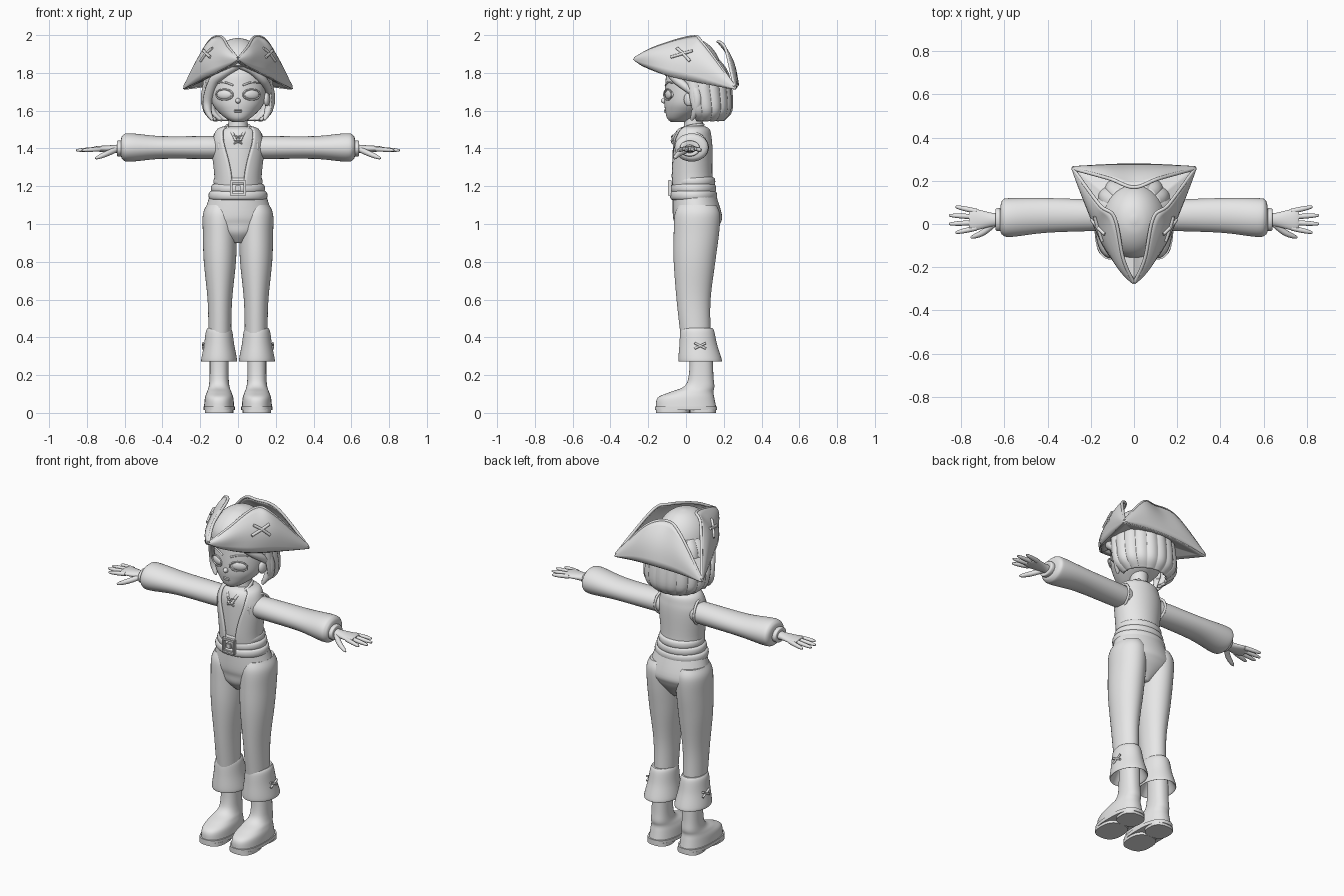
import bpy
import bmesh
from math import sin, cos, pi, radians, copysign
from mathutils import Vector, Matrix, Euler

old = bpy.data.objects.get("Cube")
if old:
    bpy.data.objects.remove(old, do_unlink=True)

# One plain colour for the whole figure
colour = (.8, .8, .8, 1)
grey = bpy.data.materials.new("plain_grey")
grey.use_nodes = True
grey.diffuse_color = colour
for node in grey.node_tree.nodes:
    if node.type == 'BSDF_PRINCIPLED':
        node.inputs["Base Color"].default_value = colour


def finish(name, bm, mirror=False, thick=0):
    """Turn a bmesh into a smooth, optionally mirrored and thickened object."""
    bmesh.ops.recalc_face_normals(bm, faces=bm.faces)
    mesh = bpy.data.meshes.new(name)
    bm.to_mesh(mesh)
    bm.free()
    mesh.materials.append(grey)
    for poly in mesh.polygons:
        poly.use_smooth = True
    mesh.set_sharp_from_angle(angle=radians(50))
    obj = bpy.data.objects.new(name, mesh)
    bpy.context.collection.objects.link(obj)
    if thick:
        solid = obj.modifiers.new("thickness", 'SOLIDIFY')
        solid.thickness = thick
        solid.offset = 0
    if mirror:
        obj.modifiers.new("mirror", 'MIRROR')
    return obj


def spline(points, steps=5):
    """Smooth curve through points of any dimension."""
    padded = [points[0], *points, points[-1]]
    curve = []
    for a, b, c, d in zip(padded, padded[1:], padded[2:], padded[3:]):
        a, b, c, d = (Vector(p) for p in (a, b, c, d))
        for step in range(steps):
            t = step / steps
            cubic = (c - a) + t * ((2 * a - 5 * b + 4 * c - d) + t * (3 * b - a - 3 * c + d))
            curve.append(b + t * cubic / 2)
    return curve + [Vector(points[-1])]


def skin(name, rows, closed=True, caps=True, mirror=False, thick=0):
    """Surface through rows of points."""
    bm = bmesh.new()
    verts = [[bm.verts.new(p) for p in row] for row in rows]
    count = len(verts[0])
    for low, high in zip(verts, verts[1:]):
        for i in range(count if closed else count - 1):
            j = (i + 1) % count
            bm.faces.new((low[i], low[j], high[j], high[i]))
    if closed and caps:
        bm.faces.new(verts[0])
        bm.faces.new(verts[-1])
    return finish(name, bm, mirror, thick)


def loft(name, rings, along='z', fixed=0, power=2, sides=40, gap=None, ripple=0, thick=0, mirror=False):
    """Rings are (position, y centre, first radius, second radius); gap(z) opens the front."""
    rows = []
    for pos, y, wide, deep in spline(rings):
        opening = radians(gap(pos)) if gap else 0
        row = []
        for i in range(sides):
            turn = i / (sides - 1 if gap else sides)
            angle = opening - pi / 2 + 2 * (pi - opening) * turn
            swell = 1 + ripple * abs(sin(9 * angle))
            c, s = (swell * copysign(abs(f) ** (2 / power), f) for f in (cos(angle), sin(angle)))
            if along == 'z':
                row.append((fixed + wide * c, y + deep * s, pos))
            else:
                row.append((pos, y + wide * c, fixed + deep * s))
        rows.append(row)
    return skin(name, rows, not gap, True, mirror, thick)


def tube(name, points, radius, tip=1, sides=12, mirror=False, closed=False):
    """Round tube along a curve, narrowing to radius * tip at its end."""
    path = points if closed else spline(points)
    last = len(path) - 1
    normal, rows = Vector((.3, .5, .8)), []
    for i, p in enumerate(path):
        after = path[(i + 1) % len(path)] if closed else path[min(i + 1, last)]
        before = path[i - 1] if closed else path[max(i - 1, 0)]
        tangent = (after - before).normalized()
        normal = (normal - tangent * normal.dot(tangent)).normalized()
        side = tangent.cross(normal)
        r = radius * (1 - (1 - tip) * (i / last) ** 4)
        angles = [2 * pi * k / sides for k in range(sides)]
        rows.append([p + r * (normal * cos(a) + side * sin(a)) for a in angles])
    if closed:
        rows.append(rows[0])
    return skin(name, rows, True, not closed, mirror)


def loop(centre, first, second, count=30):
    """Points of an ellipse spanned by two half axes."""
    angles = [2 * pi * i / count for i in range(count)]
    return [Vector(centre) + Vector(first) * cos(a) + Vector(second) * sin(a) for a in angles]


def ball(name, centre, size, yaw=0, mirror=False):
    bm = bmesh.new()
    place = Matrix.LocRotScale(Vector(centre), Euler((0, 0, radians(yaw))), Vector(size))
    bmesh.ops.create_uvsphere(bm, u_segments=20, v_segments=12, radius=1, matrix=place)
    return finish(name, bm, mirror)


def box(name, centre, size):
    bm = bmesh.new()
    place = Matrix.LocRotScale(Vector(centre), None, Vector(size))
    bmesh.ops.create_cube(bm, size=1, matrix=place)
    bmesh.ops.bevel(bm, geom=bm.edges[:], offset=.003, segments=2, affect='EDGES')
    return finish(name, bm)


# Boots: foot with shaft, soles, flared cuff
foot_x = .1
loft("boot", [(.03, 0, .08, .16), (.08, 0, .075, .15), (.11, .03, .065, .115), (.14, .07, .055, .08),
              (.2, .08, .05, .065), (.34, .08, .05, .06)], fixed=foot_x, power=2.3, mirror=True)
for part, base, y, wide, deep in (("welt", .015, 0, .083, .165), ("heel", 0, .09, .07, .07),
                                  ("front_sole", 0, -.07, .075, .09)):
    loft(part, [(base, y, wide, deep), (base + .02, y, wide, deep)],
         fixed=foot_x, power=2.6, mirror=True)
loft("boot_cuff", [(.45, .06, .06, .08), (.43, .06, .07, .09), (.36, .065, .08, .1), (.28, .075, .095, .115),
                   (.28, .075, .085, .105), (.34, .075, .06, .07)], fixed=foot_x, mirror=True)
for side, s in (("rising", 1), ("falling", -1)):
    ends = [(.185, .075 + .03 * k, .355 + .015 * k * s) for k in (-1, 0, 1)]
    tube(f"cuff_bone_{side}", ends, .006, mirror=True)

# Trousers: two legs and the seat
loft("trouser_leg", [(.42, .05, .06, .08), (.6, .04, .065, .09), (.8, .045, .085, .11), (.95, .055, .09, .12),
                     (1.05, .06, .09, .12), (1.1, .06, .07, .1)], fixed=.096, mirror=True)
loft("trouser_seat", [(.9, .05, .04, .06), (.95, .05, .12, .1), (1, .06, .18, .12), (1.05, .06, .18, .13),
                      (1.18, .04, .14, .11)])

# Torso, open vest and neck
body = [(1.16, .04, .12, .1), (1.25, .03, .115, .1), (1.4, .03, .13, .1), (1.46, .03, .12, .095),
        (1.5, .035, .1, .08), (1.515, .035, .06, .05)]
loft("shirt", body)
loft("vest", [(z, y, wide + .005, deep + .005) for z, y, wide, deep in body],
     gap=lambda z: 14 + 280 * (z - 1.16) ** 2, thick=.01)
loft("neck", [(1.49, .04, .06, .055), (1.53, .04, .05, .05), (1.62, .04, .05, .05)])
tube("shirt_collar", [(.01, -.075, 1.44), (.03, -.05, 1.48), (.06, .01, 1.515), (.04, .075, 1.525),
                      (0, .09, 1.525)], .008, mirror=True)
for row, z in (("lower", 1.435), ("upper", 1.46)):
    for side, s in (("left", 1), ("right", -1)):
        tube(f"{row}_lace_{side}", [(.022 * s * k, -.076 + .008 * abs(k), z + .01 * k) for k in (-1, 0, 1)], .004)

# Wrapped sash and buckle
for i, band in enumerate(("upper", "middle", "lower")):
    wide, deep = .13 + .013 * i, .115 + .005 * i
    loft(f"{band}_sash", [(1.225 - .037 * i + .026 * t, .04, wide - .02 * t ** 4, deep - .02 * t ** 4)
                          for t in (-1, -.7, 0, .7, 1)])
buckle = Vector((0, -.086, 1.19))
for side, s in (("left", 1), ("right", -1)):
    box(f"buckle_post_{side}", buckle + Vector((.035 * s, 0, 0)), (.014, .02, .086))
    box(f"buckle_bar_{side}", buckle + Vector((0, 0, .036 * s)), (.084, .02, .014))
box("buckle_centre", buckle, (.03, .014, .03))

# Sleeves, wristbands and hands
arm_z = 1.4
loft("sleeve", [(.07, .04, .06, .05), (.13, .04, .07, .06), (.4, .04, .08, .06), (.57, .03, .09, .075),
                (.61, .03, .08, .065), (.62, .02, .05, .04)], along='x', fixed=arm_z + .005, mirror=True)
tube("armhole_trim", loop((.115, .035, 1.41), (.014, .075, 0), (0, 0, .07)), .007, mirror=True, closed=True)
loft("wristband", [(.6, .02, .045, .035), (.62, .02, .053, .042), (.64, .02, .05, .04), (.64, .02, .03, .025)],
     along='x', fixed=arm_z, mirror=True)
loft("palm", [(.62, .02, .03, .024), (.66, .02, .032, .02), (.74, .02, .05, .015), (.765, .02, .04, .01)],
     along='x', fixed=arm_z - .002, mirror=True)
for i, finger in enumerate(("index", "middle", "ring", "little")):
    spread = i - 1.5
    tip = Vector((.86 - .015 * spread ** 2, .02 + .04 * spread, arm_z - .01))
    root = Vector((.73, .02 + .026 * spread, arm_z - .003))
    tube(f"{finger}_finger", [root, root.lerp(tip, .5), tip], .012, .4, mirror=True)
tube("thumb", [(.65, 0, 1.392), (.7, -.04, 1.37), (.755, -.063, 1.347)], .015, .3, mirror=True)

# Head and face
loft("head", [(1.54, -.04, .03, .04), (1.56, -.03, .065, .07), (1.6, 0, .11, .11), (1.65, .02, .14, .135),
              (1.74, .03, .148, .14), (1.8, .04, .14, .14), (1.86, .04, .1, .1)])
ball("nose", (0, -.115, 1.652), (.014, .018, .014))
ball("eye", (.072, -.088, 1.685), (.044, .016, .026), 24, mirror=True)
tube("eye_rim", loop((.072, -.097, 1.685), (.045, .02, 0), (0, 0, .028)), .004, mirror=True, closed=True)
tube("eyebrow", [(.025, -.108, 1.734), (.07, -.096, 1.75), (.118, -.063, 1.746)], .005, .4, mirror=True)
for lip, z in (("upper_lip", 1.603), ("lower_lip", 1.594)):
    ball(lip, (0, -.107, z), (.022, .01, .005))
ball("ear", (.152, .015, 1.66), (.016, .028, .036), -15, mirror=True)

# Bobbed hair with grooves, and swept locks
loft("hair_back", [(1.86, .05, .12, .12), (1.8, .06, .16, .15), (1.7, .07, .175, .16), (1.6, .085, .17, .145),
                   (1.55, .09, .12, .1)], sides=150, gap=lambda z: 72, ripple=.05, thick=.016)
tube("side_lock", [(.11, -.03, 1.82), (.155, .04, 1.73), (.17, .06, 1.64), (.14, .03, 1.55)], .03, .2, mirror=True)
tube("fringe_right", [(0, -.1, 1.85), (-.08, -.085, 1.8), (-.13, -.045, 1.75), (-.16, 0, 1.66), (-.16, 0, 1.6),
                      (-.135, -.015, 1.55)], .029, .2)
tube("fringe_left", [(0, -.1, 1.85), (.07, -.09, 1.82), (.125, -.055, 1.77), (.155, 0, 1.725), (.165, .055, 1.68)],
     .025, .6)


# Three-cornered hat: crown, brim and upturned flaps
def flipped(points):
    return [Vector((-p[0], p[1], p[2])) for p in reversed(points)]


def flap(name, low, high, bulge, mirror=False):
    low, high = spline(low, 8), spline(high, 8)
    rows = []
    for v in (k / 8 for k in range(9)):
        swell = Vector(bulge) * sin(pi * v)
        rows.append([a.lerp(b, v) + swell * sin(pi * i / (len(low) - 1))
                     for i, (a, b) in enumerate(zip(low, high))])
    skin(name, rows, False, False, mirror, .012)
    tube(name + "_trim", high, .008, mirror=mirror)
    return low, rows


front_tip, corner, corner_top = (0, -.275, 1.87), (.285, .262, 1.715), (.282, .256, 1.728)
side_edge, side_rows = flap(
    "hat_side_flap",
    [front_tip, (.05, -.22, 1.835), (.14, -.1, 1.79), (.215, .08, 1.75), corner],
    [(.003, -.27, 1.877), (.05, -.16, 1.935), (.09, .03, 1.99), (.16, .09, 1.955), corner_top],
    (.03, -.01, .012), True)
low_half, high_half = [corner, (.15, .27, 1.73)], [corner_top, (.115, .21, 1.925)]
back_edge, _ = flap(
    "hat_back_flap",
    low_half + [(0, .275, 1.735)] + flipped(low_half),
    high_half + [(0, .17, 1.965)] + flipped(high_half),
    (0, .02, .01))

edge = side_edge + back_edge[1:] + flipped(side_edge[1:-1])
middle = Vector((0, .03, 1.84))
skin("hat_brim", [[p.lerp(middle, .12 * k) for p in edge] for k in range(6)], caps=False, thick=.01)
crown_top = 1.985
crown = loft("hat_crown", [(crown_top - .185 * (1 - sin(a)), .02, .152 * cos(a), .178 * cos(a))
                           for a in (.3 * k for k in range(6))])
for vert in crown.data.vertices:
    vert.co.z -= 1.2 * (vert.co.y - .02) * (crown_top - vert.co.z)

# Crossed bones lying on the side flaps
for side, s in (("rising", 1), ("falling", -1)):
    ends = [side_rows[4 + s * k][18 + 3 * k] + Vector((.007, -.002, .005)) for k in (-1, 0, 1)]
    tube(f"hat_bone_{side}", ends, .008, mirror=True)
